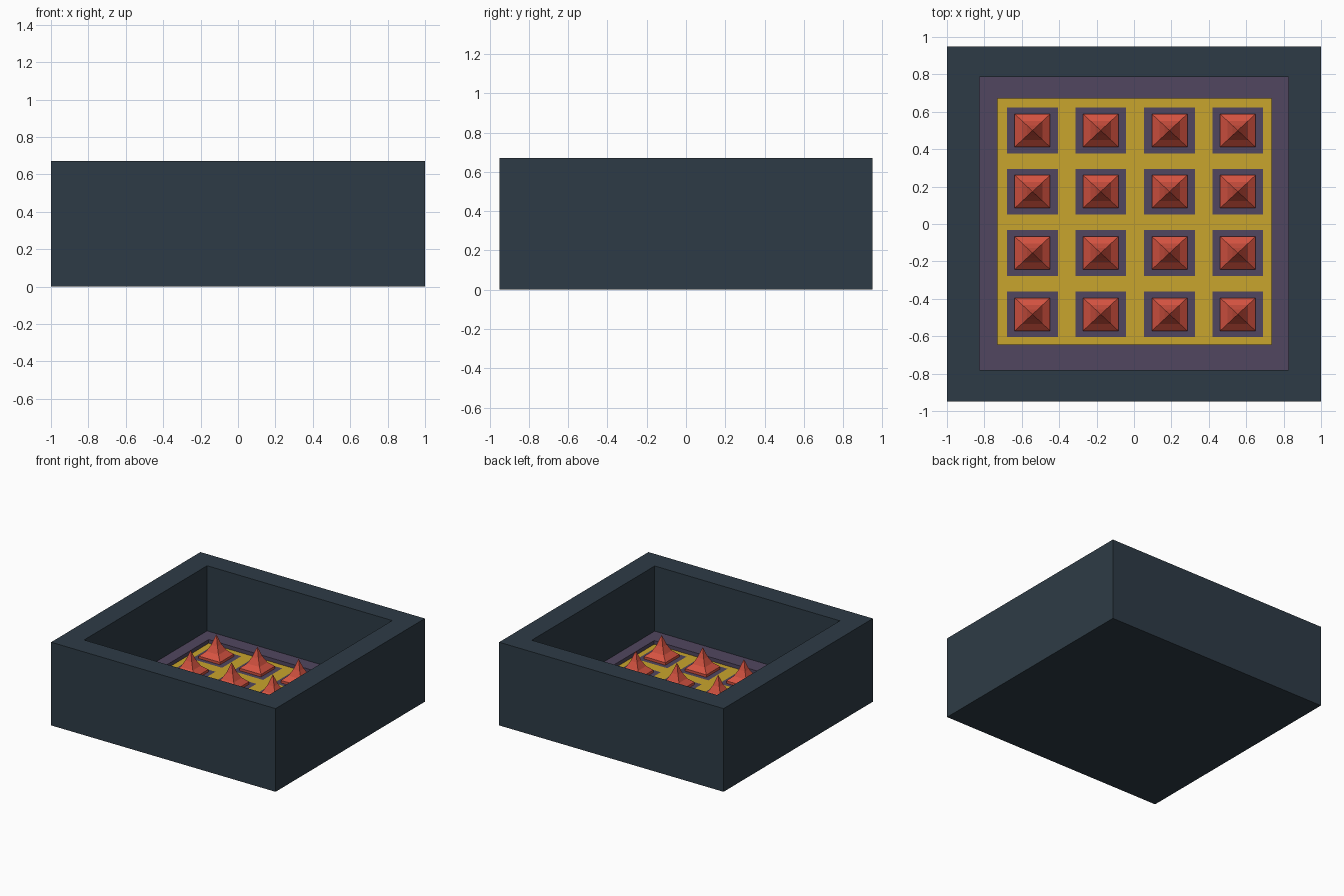
import bpy
import bmesh

cube = bpy.data.objects.get("Cube")
if cube:
    bpy.data.objects.remove(cube, do_unlink=True)


def material(name, rgb):
    mat = bpy.data.materials.new(name)
    mat.use_nodes = True
    mat.diffuse_color = (*rgb, 1)
    mat.node_tree.nodes["Principled BSDF"].inputs["Base Color"].default_value = (*rgb, 1)
    return mat


slate = material("slate blue", (0.027, 0.044, 0.061))
purple = material("dusty purple", (0.082, 0.062, 0.115))
yellow = material("mustard yellow", (0.584, 0.376, 0.026))
red = material("coral red", (0.68, 0.088, 0.054))


def finish(name, bm, *mats):
    mesh = bpy.data.meshes.new(name)
    bm.to_mesh(mesh)
    bm.free()
    for mat in mats:
        mesh.materials.append(mat)
    obj = bpy.data.objects.new(name, mesh)
    bpy.context.collection.objects.link(obj)
    return obj


def rect(bm, x0, x1, y0, y1, z):
    return [bm.verts.new((x, y, z)) for x, y in ((x0, y0), (x1, y0), (x1, y1), (x0, y1))]


def skin(bm, loops):
    """Join successive rectangles with side faces."""
    for a, b in zip(loops, loops[1:]):
        for i in range(4):
            j = (i + 1) % 4
            bm.faces.new((a[i], a[j], b[j], b[i]))


HEIGHT, LEDGE, FLOOR = 0.67, 0.145, 0.115
inner = (-0.825, 0.825, -0.78, 0.785)
pit = (-0.73, 0.735, -0.645, 0.67)

# Open box: underside, outer walls, rim and inner walls
bm = bmesh.new()
loops = [rect(bm, -1, 1, -0.95, 0.95, 0), rect(bm, -1, 1, -0.95, 0.95, HEIGHT),
         rect(bm, *inner, HEIGHT), rect(bm, *inner, LEDGE)]
skin(bm, loops)
bm.faces.new(loops[0][::-1])
finish("box", bm, slate)

# Ledge stepping down to the sunken floor
bm = bmesh.new()
skin(bm, [rect(bm, *inner, LEDGE), rect(bm, *pit, LEDGE), rect(bm, *pit, FLOOR)])
finish("ledge", bm, purple)

# Sunken floor: odd rows and columns cross at the purple cells
centres_x = (-0.543, -0.178, 0.19, 0.555)
centres_y = (-0.483, -0.155, 0.173, 0.5)
xs = [pit[0], *(c + s * 0.136 for c in centres_x for s in (-1, 1)), pit[1]]
ys = [pit[2], *(c + s * 0.122 for c in centres_y for s in (-1, 1)), pit[3]]
bm = bmesh.new()
grid = [[bm.verts.new((x, y, FLOOR)) for y in ys] for x in xs]
for i in range(len(xs) - 1):
    for j in range(len(ys) - 1):
        face = bm.faces.new((grid[i][j], grid[i + 1][j], grid[i + 1][j + 1], grid[i][j + 1]))
        face.material_index = 1 if i % 2 and j % 2 else 0
finish("floor_grid", bm, yellow, purple)

# Flared spikes: half width and height of each section
PROFILE = ((0.095, 0), (0.095, 0.02), (0.055, 0.055), (0.028, 0.105))
bm = bmesh.new()
loops = [rect(bm, -h, h, -h * 0.93, h * 0.93, z) for h, z in PROFILE]
skin(bm, loops)
bm.faces.new(loops[0][::-1])
tip = bm.verts.new((0, 0, 0.185))
for i in range(4):
    bm.faces.new((loops[-1][i], loops[-1][(i + 1) % 4], tip))
first = finish("spike", bm, red)
for x in centres_x:
    for y in centres_y:
        spike = first if (x, y) == (centres_x[0], centres_y[0]) else first.copy()
        if spike is not first:
            bpy.context.collection.objects.link(spike)
        spike.location = (x, y, FLOOR)
